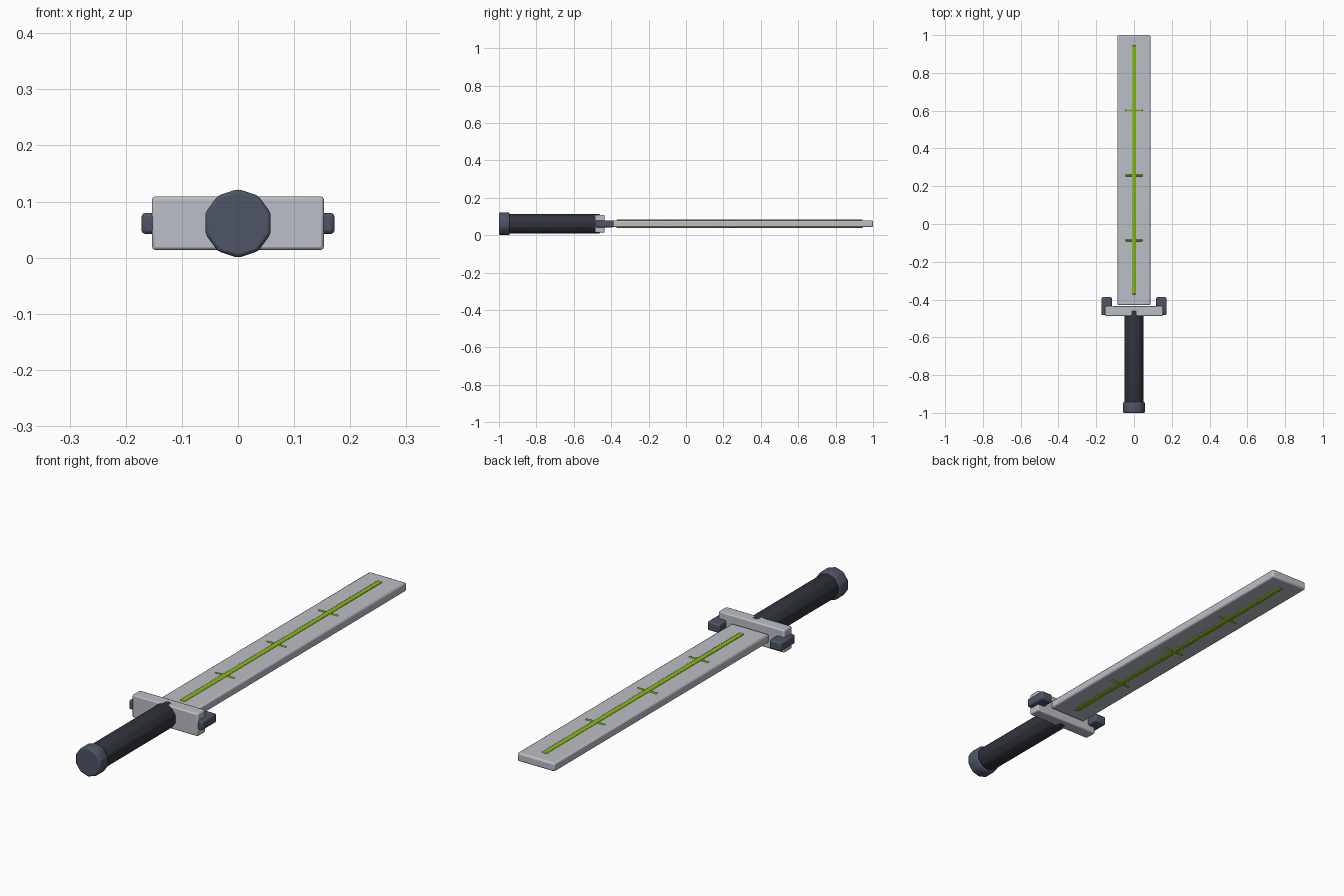
import bpy, math

if "Cube" in bpy.data.objects:
    bpy.data.objects.remove(bpy.data.objects["Cube"])

CZ = 0.061  # height of the sword's long axis


def material(name, rgb):
    m = bpy.data.materials.new(name)
    m.diffuse_color = (*rgb, 1)
    m.use_nodes = True
    m.node_tree.nodes["Principled BSDF"].inputs["Base Color"].default_value = m.diffuse_color
    return m


STEEL = material("steel", (0.50, 0.52, 0.57))
SLATE = material("slate", (0.075, 0.09, 0.13))
GRIP = material("dark_grip", (0.03, 0.034, 0.045))
GREEN = material("green", (0.25, 0.50, 0.01))


def finish(ob, name, mat, bevel):
    ob.name = name
    ob.data.materials.append(mat)
    bpy.ops.object.transform_apply(location=True, rotation=True, scale=True)
    b = ob.modifiers.new("bevel", 'BEVEL')
    b.width, b.segments = bevel, 2
    b.limit_method = 'ANGLE'
    bpy.ops.object.shade_smooth_by_angle(angle=math.radians(40))
    return ob


def box(name, x, y, z, mat, bevel):
    bpy.ops.mesh.primitive_cube_add(
        size=1, location=[(a + b) / 2 for a, b in (x, y, z)])
    ob = bpy.context.object
    ob.scale = [b - a for a, b in (x, y, z)]
    return finish(ob, name, mat, bevel)


def rod(name, r, y0, y1, mat, bevel):
    # ten-sided, with a corner pointing straight up
    bpy.ops.mesh.primitive_cylinder_add(
        vertices=10, radius=r, depth=y1 - y0,
        location=(0, (y0 + y1) / 2, CZ), rotation=(math.pi / 2, 0, 0))
    return finish(bpy.context.object, name, mat, bevel)


# blade and cross guard
box("blade", (-0.087, 0.087), (-0.43, 1.0), (CZ - 0.018, CZ + 0.018), STEEL, 0.007)
box("guard", (-0.153, 0.153), (-0.487, -0.435), (0.014, 0.109), STEEL, 0.005)

# forward-pointing prongs on both guard ends
for side, s in (("left", -1), ("right", 1)):
    box("guard_prong_" + side, sorted((s * 0.117, s * 0.172)),
        (-0.483, -0.387), (0.042, 0.080), SLATE, 0.007)

# grip and pommel
rod("grip", 0.0525, -0.96, -0.46, GRIP, 0.005)
rod("pommel", 0.0613, -1.0, -0.943, SLATE, 0.006)

# green inlay line and cross ticks, showing on both faces
box("inlay_line", (-0.011, 0.011), (-0.372, 0.945), (CZ - 0.022, CZ + 0.022), GREEN, 0.003)
for i, y in enumerate((-0.087, 0.257, 0.602)):
    box(f"inlay_tick_{i + 1}", (-0.045, 0.045), (y - 0.005, y + 0.005),
        (CZ - 0.021, CZ + 0.021), GREEN, 0.003)
